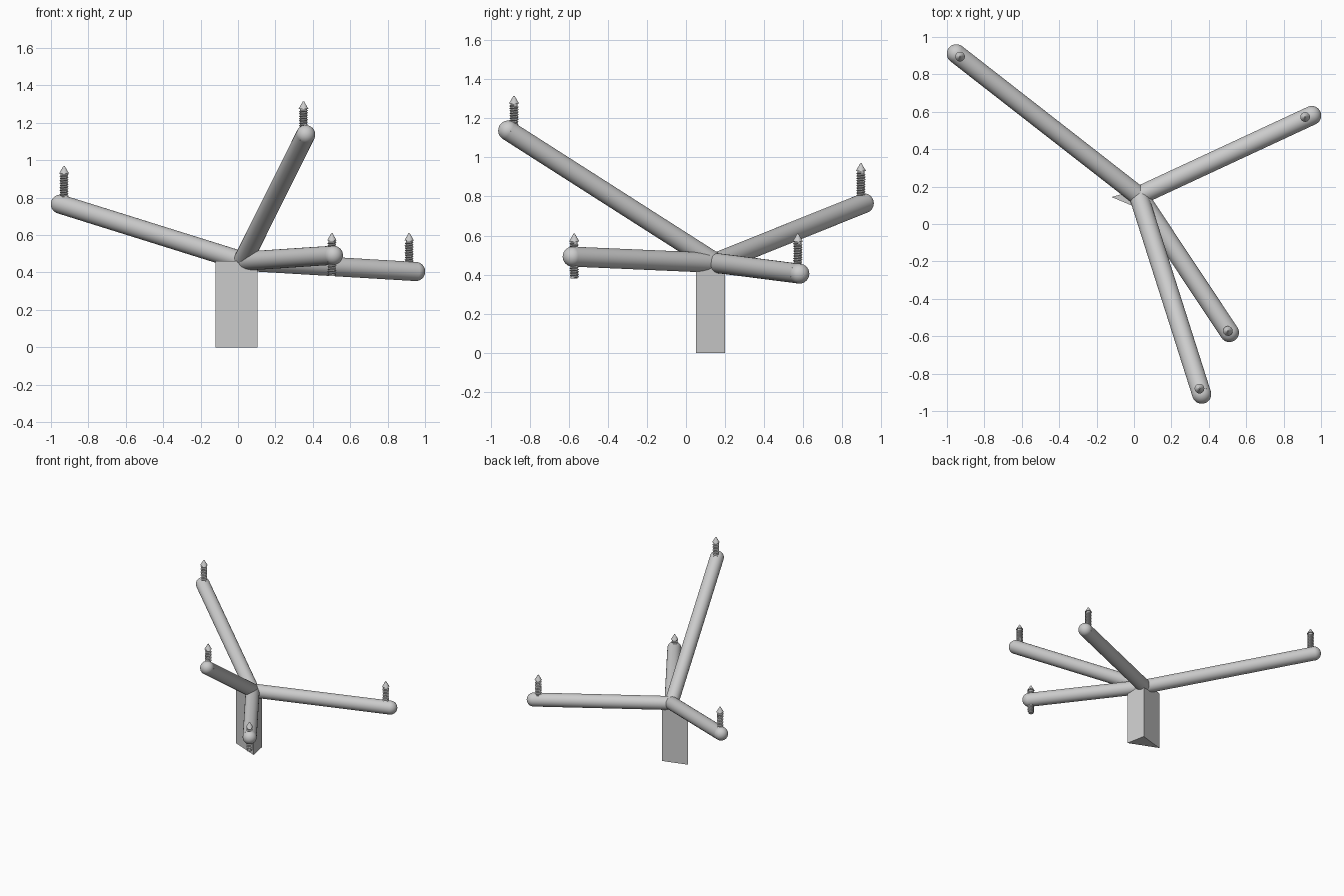
import bpy, bmesh
from mathutils import Vector

cube = bpy.data.objects.get("Cube")
if cube:
    bpy.data.objects.remove(cube, do_unlink=True)

grey = bpy.data.materials.new("light grey")
grey.use_nodes = True
colour = (0.6, 0.6, 0.6, 1)
grey.diffuse_color = colour
grey.node_tree.nodes["Principled BSDF"].inputs["Base Color"].default_value = colour

RADIUS = 0.051
HUB = Vector((0.025, 0.15, 0.46))


def finish(obj, name, smooth=True):
    obj.name = name
    obj.data.materials.append(grey)
    if smooth:
        bpy.ops.object.select_all(action='DESELECT')
        obj.select_set(True)
        bpy.context.view_layer.objects.active = obj
        bpy.ops.object.shade_smooth_by_angle(angle=0.6)
    return obj


def from_bmesh(bm, name, smooth=True):
    mesh = bpy.data.meshes.new(name)
    bm.to_mesh(mesh)
    bm.free()
    obj = bpy.data.objects.new(name, mesh)
    bpy.context.collection.objects.link(obj)
    return finish(obj, name, smooth)


def ball(name, centre):
    bpy.ops.mesh.primitive_uv_sphere_add(segments=32, ring_count=16,
                                         radius=RADIUS, location=centre)
    finish(bpy.context.object, name)


def arm(name, end):
    # Straight tube from the hub with a round end
    axis = end - HUB
    bpy.ops.mesh.primitive_cylinder_add(vertices=32, radius=RADIUS,
                                        depth=axis.length, location=(HUB + end) / 2)
    tube = bpy.context.object
    tube.rotation_mode = 'QUATERNION'
    tube.rotation_quaternion = axis.to_track_quat('Z', 'Y')
    finish(tube, name)
    ball(name + "_end", end)


def screw(name, x, y, top, length=0.23, pitch=0.0125):
    # Threaded shank: one tooth swept along a helix around a core
    head, turns = 0.04, 14
    bottom = top - length
    bm = bmesh.new()
    points = [bm.verts.new((r, 0, z)) for r, z in
              ((0.017, 0), (0.024, pitch / 2), (0.017, pitch))]
    for a, b in zip(points, points[1:]):
        bm.edges.new((a, b))
    thread = from_bmesh(bm, name + "_thread", smooth=False)
    thread.location = (x, y, bottom)
    mod = thread.modifiers.new("helix", 'SCREW')
    mod.axis = 'Z'
    mod.angle = 6.283185
    mod.screw_offset = pitch
    mod.iterations = turns
    mod.steps = mod.render_steps = 20
    mod.use_smooth_shade = False

    bpy.ops.mesh.primitive_cylinder_add(vertices=20, radius=0.018, depth=length - head,
                                        location=(x, y, bottom + (length - head) / 2))
    finish(bpy.context.object, name + "_core")
    # Pointed tip
    bpy.ops.mesh.primitive_cone_add(vertices=20, radius1=0.026, radius2=0.003, depth=head,
                                    location=(x, y, top - head / 2))
    finish(bpy.context.object, name + "_tip")


# Triangular post
bm = bmesh.new()
base = bm.faces.new([bm.verts.new((x, y, 0)) for x, y in
                     ((-0.12, 0.144), (0.075, 0.2), (0.105, 0.05))])
side = bmesh.ops.extrude_face_region(bm, geom=[base])
bmesh.ops.translate(bm, vec=(0, 0, 0.46),
                    verts=[v for v in side["geom"] if isinstance(v, bmesh.types.BMVert)])
bmesh.ops.recalc_face_normals(bm, faces=bm.faces)
from_bmesh(bm, "triangular_post", smooth=False)

# Four arms, each with an upright screw near its end
ball("hub", HUB)
for label, end, peg in (
        ("back_right", (-0.95, 0.91, 0.765), (-0.93, 0.895, 0.97)),
        ("back_left", (0.95, 0.58, 0.405), (0.915, 0.572, 0.61)),
        ("front_left", (0.51, -0.58, 0.492), (0.502, -0.572, 0.61)),
        ("front_long", (0.362, -0.91, 1.137), (0.35, -0.88, 1.315))):
    arm(label + "_arm", Vector(end))
    screw(label + "_screw", *peg)
